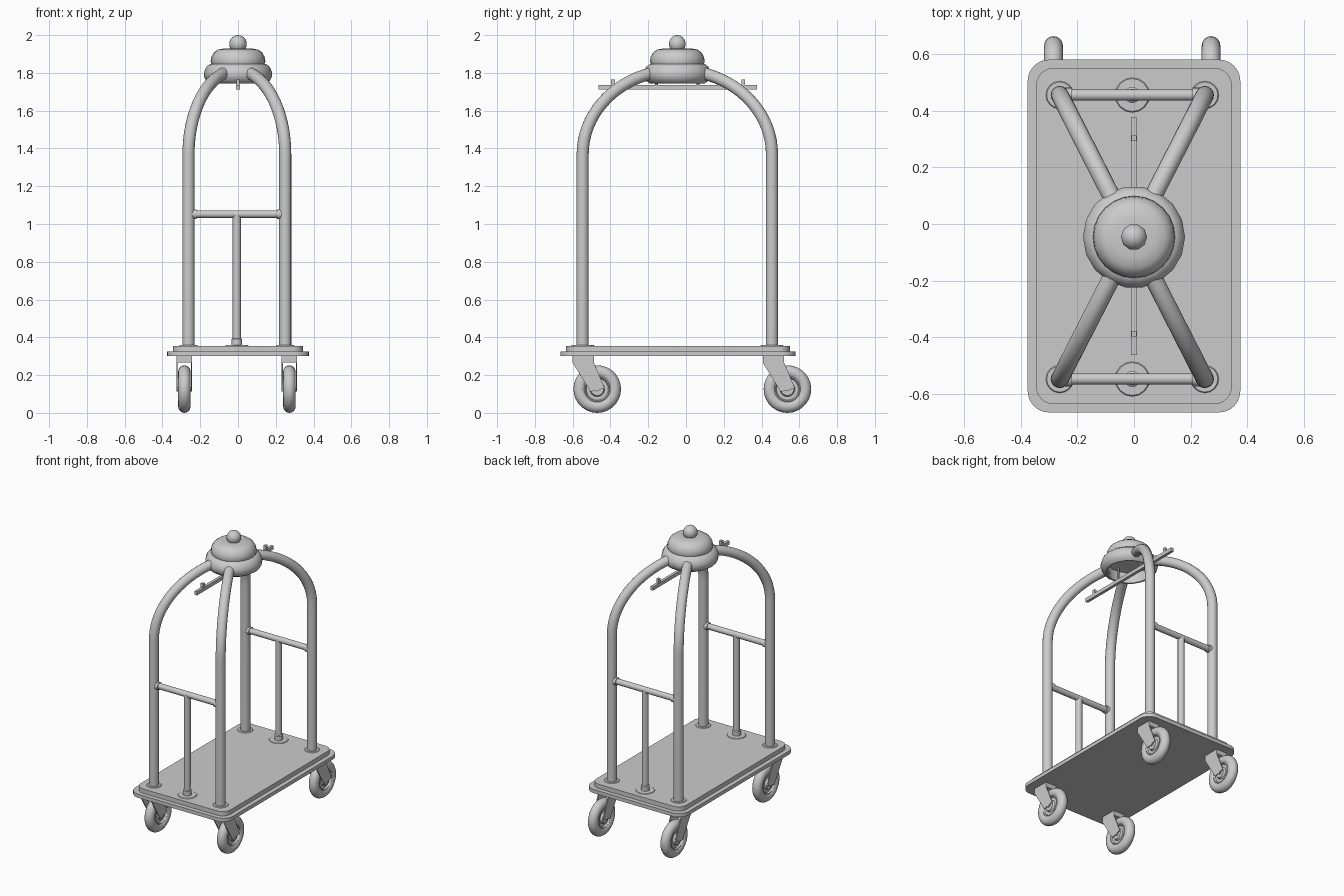
import bpy, bmesh, math
from mathutils import Vector, Matrix

if "Cube" in bpy.data.objects:
    bpy.data.objects.remove(bpy.data.objects["Cube"])

CX, CY = -0.006, -0.046          # centre of the post layout
PX, PY = 0.256, 0.501            # post half spacing


def finish(name, bm, smooth=True, angle=40):
    bmesh.ops.remove_doubles(bm, verts=bm.verts, dist=1e-5)
    bmesh.ops.recalc_face_normals(bm, faces=bm.faces)
    me = bpy.data.meshes.new(name)
    bm.to_mesh(me)
    bm.free()
    ob = bpy.data.objects.new(name, me)
    bpy.context.collection.objects.link(ob)
    if smooth:
        bpy.ops.object.select_all(action='DESELECT')
        bpy.context.view_layer.objects.active = ob
        ob.select_set(True)
        bpy.ops.object.shade_smooth_by_angle(angle=math.radians(angle))
    return ob


def lathe(name, profile, steps, loc, axis='Z', angle=40):
    bm = bmesh.new()
    vs = [bm.verts.new((r, 0, h)) for r, h in profile]
    es = [bm.edges.new(p) for p in zip(vs, vs[1:])]
    bmesh.ops.spin(bm, geom=vs + es, cent=(0, 0, 0), axis=(0, 0, 1),
                   angle=2 * math.pi, steps=steps)
    if axis == 'X':
        bm.transform(Matrix.Rotation(math.pi / 2, 4, 'Y'))
    bm.transform(Matrix.Translation(loc))
    return finish(name, bm, angle=angle)


def tube(name, pts, radius, sides=16):
    bm = bmesh.new()
    pts = [Vector(p) for p in pts]
    ref = None
    rings = []
    for i, p in enumerate(pts):
        t = (pts[min(i + 1, len(pts) - 1)] - pts[max(i - 1, 0)]).normalized()
        if ref is None:
            ref = t.orthogonal().normalized()
        ref = (ref - t * ref.dot(t)).normalized()
        side = t.cross(ref)
        rings.append([bm.verts.new(p + radius * (math.cos(a) * ref + math.sin(a) * side))
                      for a in (2 * math.pi * k / sides for k in range(sides))])
    for r0, r1 in zip(rings, rings[1:]):
        for k in range(sides):
            n = (k + 1) % sides
            bm.faces.new((r0[k], r0[n], r1[n], r1[k]))
    bm.faces.new(rings[0])
    bm.faces.new(rings[-1])
    return finish(name, bm)


def prism(name, outline, offset):
    bm = bmesh.new()
    f = bm.faces.new([bm.verts.new(p) for p in outline])
    ext = bmesh.ops.extrude_face_region(bm, geom=[f])['geom']
    bmesh.ops.translate(bm, vec=offset,
                        verts=[v for v in ext if isinstance(v, bmesh.types.BMVert)])
    return finish(name, bm, angle=30)


def box(name, x, y, z):
    return prism(name, [(x[0], y[0], z[0]), (x[1], y[0], z[0]),
                        (x[1], y[1], z[0]), (x[0], y[1], z[0])], (0, 0, z[1] - z[0]))


def rounded_slab(name, x, y0, y1, z0, z1, r):
    pts = []
    for sx, sy, a0 in ((1, 1, 0), (-1, 1, 90), (-1, -1, 180), (1, -1, 270)):
        cy = y1 - r if sy > 0 else y0 + r
        for k in range(7):
            a = math.radians(a0 + 15 * k)
            pts.append((sx * (x - r) + r * math.cos(a), cy + r * math.sin(a), z0))
    return prism(name, pts, (0, 0, z1 - z0))


# Platform: bumper slab and raised deck
rounded_slab("platform_bumper", 0.375, -0.665, 0.58, 0.30, 0.325, 0.075)
rounded_slab("platform_deck", 0.345, -0.635, 0.55, 0.325, 0.355, 0.06)

# Curved corner posts with base flanges
for sx in (-1, 1):
    for sy in (-1, 1):
        path = [(CX + sx * PX, CY + sy * PY, 0.35)]
        for k in range(17):
            a = math.radians(75 * k / 16)
            f = math.cos(a)
            path.append((CX + sx * PX * f, CY + sy * PY * f, 1.37 + 0.445 * math.sin(a)))
        tube("corner_post", path, 0.032)
        lathe("post_flange", [(0, 0.354), (0.05, 0.354), (0.046, 0.359), (0, 0.359)],
              16, (CX + sx * PX, CY + sy * PY, 0))

# End rails with centre uprights
for sy in (-1, 1):
    y = CY + sy * PY
    tube("end_rail", [(CX - PX, y, 1.052), (CX + PX, y, 1.052)], 0.02)
    for sx in (-1, 1):
        x = CX + sx * PX
        tube("rail_collar", [(x, y, 1.052), (x - sx * 0.043, y, 1.052)], 0.026)
    tube("centre_upright", [(CX, y, 0.35), (CX, y, 1.052)], 0.022)
    lathe("upright_base", [(0, 0.354), (0.062, 0.354), (0.058, 0.359), (0.028, 0.36),
                           (0.028, 0.39), (0.022, 0.395), (0, 0.395)], 16, (CX, y, 0))

# Hollow bell-shaped canopy and ball finial
lathe("canopy_lower", [(0.13, 1.85), (0.148, 1.847), (0.168, 1.832), (0.18, 1.805),
                       (0.18, 1.782), (0.168, 1.758), (0.148, 1.745), (0.14, 1.748),
                       (0.14, 1.82), (0, 1.83)], 18, (0, CY, 0))
lathe("canopy_upper", [(0, 1.93), (0.07, 1.93), (0.108, 1.923), (0.128, 1.908),
                       (0.141, 1.885), (0.145, 1.86), (0.14, 1.845), (0, 1.845)],
      24, (0, CY, 0))
lathe("finial_ball", [(0.047 * math.sin(math.radians(a)), 1.953 + 0.047 * math.cos(math.radians(a)))
                      for a in range(0, 181, 20)], 10, (0, CY, 0), angle=60)

# Hanging bar with end pegs and suspension rods
box("hanger_bar", (-0.01, 0.01), (-0.463, 0.376), (1.711, 1.736))
for y in (-0.387, 0.303):
    box("hanger_peg", (-0.009, 0.009), (y - 0.01, y + 0.01), (1.73, 1.765))
for y in (CY - 0.11, CY + 0.11):
    tube("hanger_rod", [(0, y, 1.725), (0, y, 1.83)], 0.008, 8)

# Trailing casters: tyre, hub, axle and fork
for x in (CX - 0.278, CX + 0.278):
    for y in (-0.47, 0.537):
        c = (x, y, 0.126)
        tyre = [(0.092 + 0.034 * math.cos(a), 0.033 * math.sin(a))
                for a in (2 * math.pi * k / 16 for k in range(17))]
        lathe("caster_tyre", tyre, 28, c, 'X')
        half = [(0.07, 0.024), (0.064, 0.027), (0.058, 0.016), (0.04, 0.016), (0.034, 0.03), (0, 0.03)]
        lathe("caster_hub", [(r, -h) for r, h in reversed(half)] + half, 24, c, 'X')
        tube("caster_axle", [(x - 0.04, y, 0.126), (x + 0.04, y, 0.126)], 0.012, 10)
        outline = [(-0.13, 0.30), (-0.017, 0.30), (-0.017, 0.265),
                   (0.04, 0.13), (-0.035, 0.112), (-0.13, 0.265)]
        for x0 in (x - 0.041, x + 0.035):
            prism("caster_fork_leg", [(x0, y + a, z) for a, z in outline], (0.006, 0, 0))
        box("caster_fork_top", (x - 0.04, x + 0.04), (y - 0.13, y - 0.017), (0.268, 0.302))
